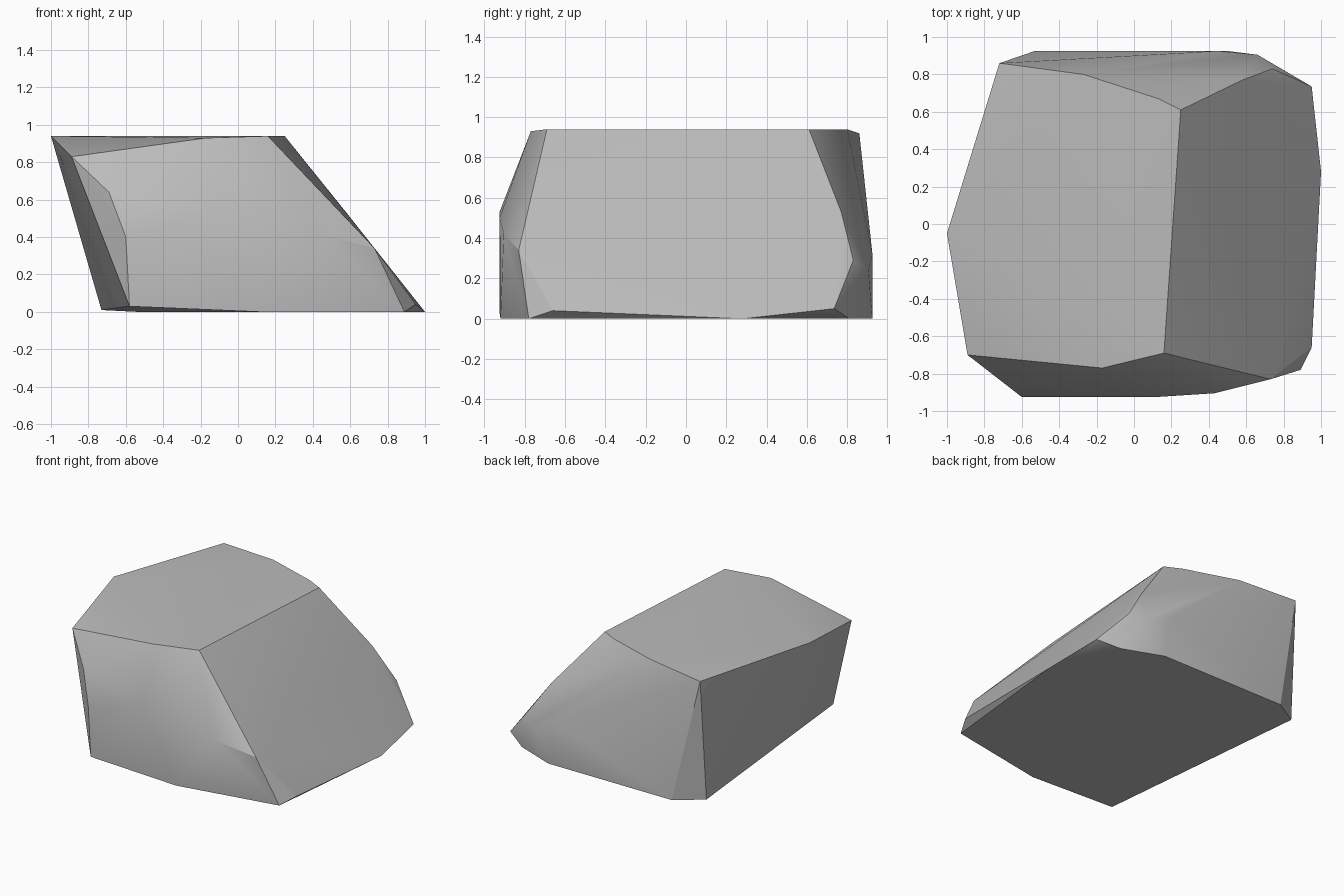
import bpy
import bmesh
import math

# Remove the default object only
default_cube = bpy.data.objects.get("Cube")
if default_cube:
    bpy.data.objects.remove(default_cube, do_unlink=True)


def make_material(name, colour):
    material = bpy.data.materials.new(name)
    material.use_nodes = True
    material.diffuse_color = colour
    shader = material.node_tree.nodes["Principled BSDF"]
    shader.inputs["Base Color"].default_value = colour
    return material


def level(z, outline):
    """Lift a flat outline to one height."""
    return [(x, y, z) for x, y in outline]


def hull_object(name, corners, material):
    """Wrap the corners in a faceted stone with softly shaded shallow edges."""
    bm = bmesh.new()
    for corner in corners:
        bm.verts.new(corner)
    result = bmesh.ops.convex_hull(bm, input=bm.verts)
    loose = [v for v in bm.verts if not v.link_faces]
    bmesh.ops.delete(bm, geom=loose, context='VERTS')
    # Merge nearly flat triangles into single broad faces
    bmesh.ops.dissolve_limit(bm, angle_limit=math.radians(1.0),
                             verts=bm.verts, edges=bm.edges)
    bmesh.ops.recalc_face_normals(bm, faces=bm.faces)
    mesh = bpy.data.meshes.new(name)
    bm.to_mesh(mesh)
    bm.free()
    mesh.materials.append(material)
    obj = bpy.data.objects.new(name, mesh)
    bpy.context.collection.objects.link(obj)
    bpy.ops.object.select_all(action='DESELECT')
    obj.select_set(True)
    bpy.context.view_layer.objects.active = obj
    bpy.ops.object.shade_smooth_by_angle(angle=math.radians(30))
    return obj


# Flat top of the stone
top_rim = level(0.94, [(-1, -0.05), (-0.27, 0.8), (0.13, 0.67),
                       (0.25, 0.61), (0.16, -0.69)])
top_rim += [(-0.72, 0.86, 0.92), (-0.17, -0.77, 0.93), (-0.89, -0.7, 0.83)]

# Flat underside
base_rim = level(0, [(0.89, -0.78), (0.13, -0.92), (1, 0.28),
                     (0.8, 0.81), (0.5, 0.925), (-0.53, 0.925)])
base_rim += [(-0.58, -0.925, 0.03), (-0.73, 0.8, 0.01)]

# Soft bulge across the front
front_bulge = [(-0.69, -0.855, 0.64), (-0.6, -0.925, 0.4),
               (-0.15, -0.925, 0.53), (0.12, -0.925, 0.5),
               (0.43, -0.905, 0.42)]

# Soft bulge across the back
back_bulge = [(0.45, 0.925, 0.32), (0.66, 0.905, 0.24)]

# Border of the long sloping side
slope_rim = [(0.73, -0.83, 0.34), (0.95, -0.66, 0.04),
             (0.58, 0.77, 0.53), (0.74, 0.83, 0.29), (0.95, 0.735, 0.05)]

stone_grey = make_material("stone grey", (0.5, 0.5, 0.5, 1))
hull_object("boulder", top_rim + base_rim + front_bulge + back_bulge + slope_rim,
            stone_grey)
